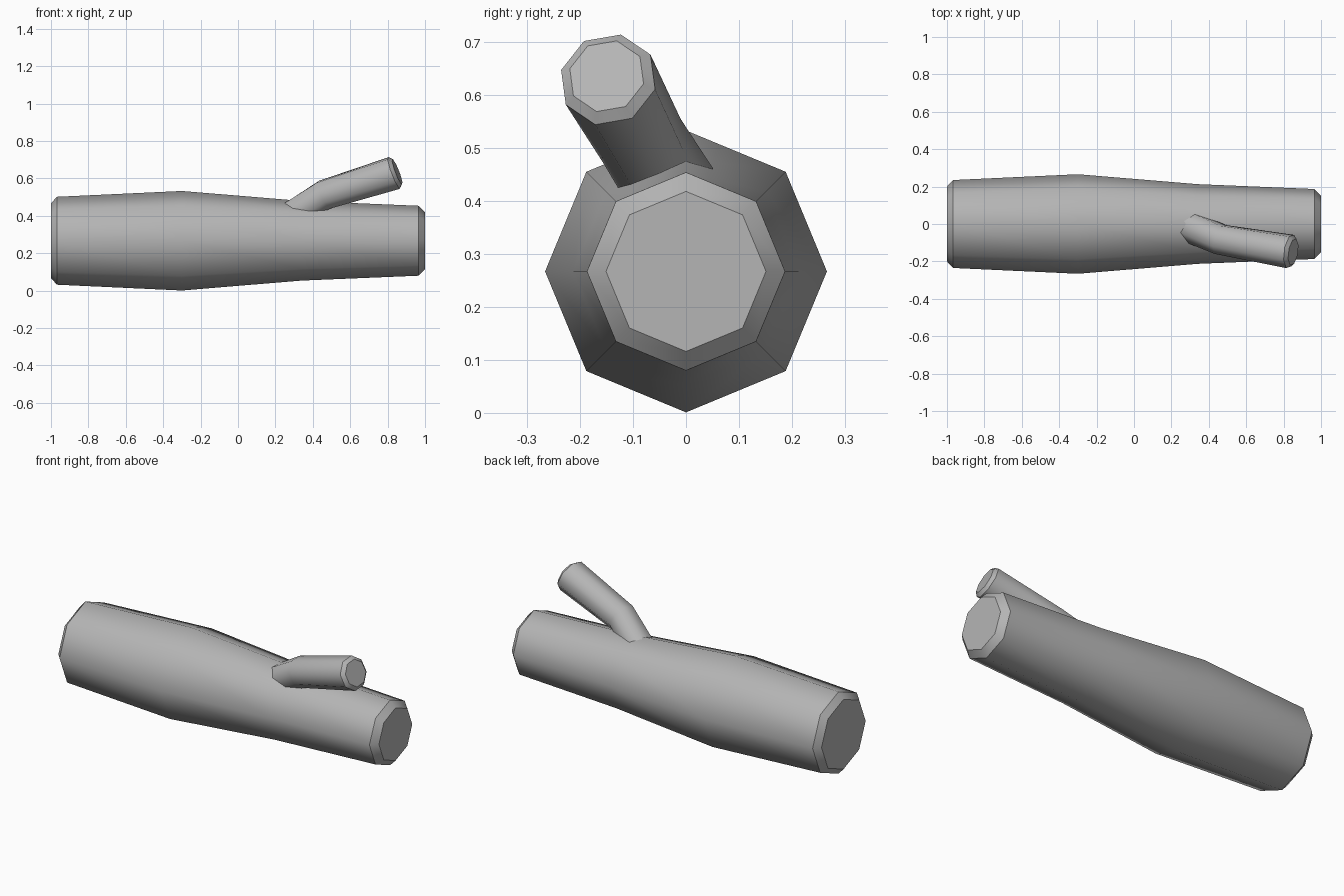
import bpy, bmesh, math
from mathutils import Vector

if "Cube" in bpy.data.objects:
    bpy.data.objects.remove(bpy.data.objects["Cube"])

SIDES = 8
bark = bpy.data.materials.new("dark_grey")
bark.diffuse_color = (0.46, 0.46, 0.46, 1)
bark.use_nodes = True
bark.node_tree.nodes["Principled BSDF"].inputs["Base Color"].default_value = bark.diffuse_color


def tube(name, rings, up, sharp_rings):
    """Loft octagonal rings (centre, radius, normal), cap both ends, crease the given rings."""
    bm = bmesh.new()
    loops = []
    for centre, radius, normal in rings:
        n = Vector(normal).normalized()
        u = Vector(up)
        u = (u - n * u.dot(n)).normalized()
        v = n.cross(u)
        loop = []
        for i in range(SIDES):
            a = 2 * math.pi * i / SIDES
            loop.append(bm.verts.new(Vector(centre) + radius * (u * math.cos(a) + v * math.sin(a))))
        loops.append(loop)
    for a, b in zip(loops, loops[1:]):
        for i in range(SIDES):
            j = (i + 1) % SIDES
            bm.faces.new((a[i], a[j], b[j], b[i])).smooth = True
    bm.faces.new(loops[0][::-1])
    bm.faces.new(loops[-1])
    # keep cap and chamfer rims crisp
    for k in sharp_rings:
        for i in range(SIDES):
            bm.edges.get((loops[k][i], loops[k][(i + 1) % SIDES])).smooth = False
    bmesh.ops.recalc_face_normals(bm, faces=bm.faces)
    mesh = bpy.data.meshes.new(name)
    bm.to_mesh(mesh)
    bm.free()
    mesh.materials.append(bark)
    obj = bpy.data.objects.new(name, mesh)
    bpy.context.collection.objects.link(obj)
    return obj


# main log, swelling slightly left of the middle
profile = [(-1, 0.2), (-0.968, 0.235), (-0.3, 0.266),
           (0.34, 0.213), (0.965, 0.187), (1, 0.151)]
tube("log", [((x, 0, 0.267), r, (1, 0, 0)) for x, r in profile], (0, 0, 1), (0, 1, -2, -1))

# bent side branch, rooted inside the log
root = Vector((0.25, 0.005, 0.372))
bend = Vector((0.462, -0.083, 0.513))
tip = Vector((0.835, -0.147, 0.629))
d1 = (bend - root).normalized()
d2 = (tip - bend).normalized()
d3 = Vector((0.93, -0.15, 0.36)).normalized()
tube("branch", [(root, 0.088, d1), (bend, 0.084, d1 + d2),
                (tip, 0.093, d3), (tip + d3 * 0.018, 0.073, d3)], (0, 0.2, 0.98), (0, -2, -1))
